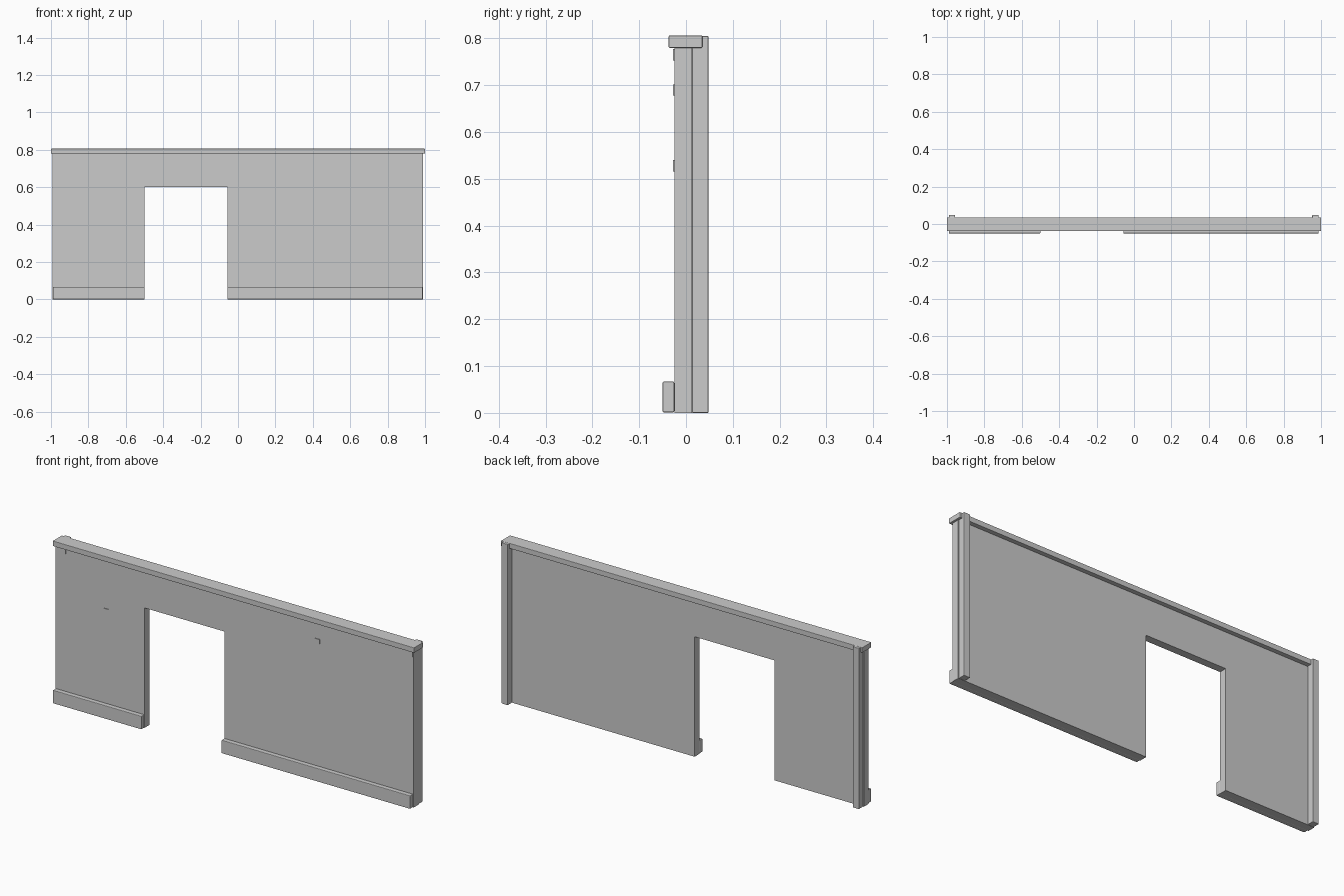
import bpy
import bmesh

if "Cube" in bpy.data.objects:
    bpy.data.objects.remove(bpy.data.objects["Cube"], do_unlink=True)

grey = bpy.data.materials.new("plain_grey")
grey.use_nodes = True
color = (0.6, 0.6, 0.6, 1)
grey.diffuse_color = color
grey.node_tree.nodes["Principled BSDF"].inputs["Base Color"].default_value = color


def finish(name, bm, bevel=0):
    bmesh.ops.recalc_face_normals(bm, faces=bm.faces)
    mesh = bpy.data.meshes.new(name)
    bm.to_mesh(mesh)
    bm.free()
    mesh.materials.append(grey)
    obj = bpy.data.objects.new(name, mesh)
    bpy.context.collection.objects.link(obj)
    if bevel:
        mod = obj.modifiers.new("Bevel", "BEVEL")
        mod.width = bevel
        mod.segments = 2
    return obj


def box(name, x, y, z, bevel=0):
    """Box spanning the given (min, max) pairs."""
    bm = bmesh.new()
    bmesh.ops.create_cube(bm, size=1)
    for v in bm.verts:
        v.co = [r[0] if c < 0 else r[1] for c, r in zip(v.co, (x, y, z))]
    return finish(name, bm, bevel)


# Wall panel with doorway, extruded from its front outline
FRONT, BACK = -0.025, 0.013
outline = [(-0.993, 0), (-0.5, 0), (-0.5, 0.6), (-0.057, 0.6),
           (-0.057, 0), (0.99, 0), (0.99, 0.785), (-0.993, 0.785)]
bm = bmesh.new()
face = bm.faces.new([bm.verts.new((x, FRONT, z)) for x, z in outline])
ext = bmesh.ops.extrude_face_region(bm, geom=[face])
for v in ext["geom"]:
    if isinstance(v, bmesh.types.BMVert):
        v.co.y = BACK
finish("wall_panel", bm)

# Top cap rail
box("top_cap", (-1, 1), (-0.037, 0.035), (0.78, 0.806), 0.002)

# Skirting boards either side of the doorway
box("skirting_right", (-0.99, -0.5), (-0.05, -0.025), (0.001, 0.067), 0.003)
box("skirting_left", (-0.057, 0.987), (-0.05, -0.025), (0.001, 0.067), 0.003)

# Rear end posts
for name, x in (("right", -0.973), ("left", 0.97)):
    box("end_post_" + name, (x - 0.017, x + 0.017), (BACK, 0.048), (0, 0.805), 0.002)

# Small raised chips on the front face
for i, (x, z) in enumerate([(-0.95, 0.765), (-0.71, 0.528), (0.455, 0.69), (0.97, 0.765)]):
    box(f"chip_{i + 1}", (x - 0.015, x + 0.015), (-0.028, FRONT), (z - 0.012, z + 0.012))
